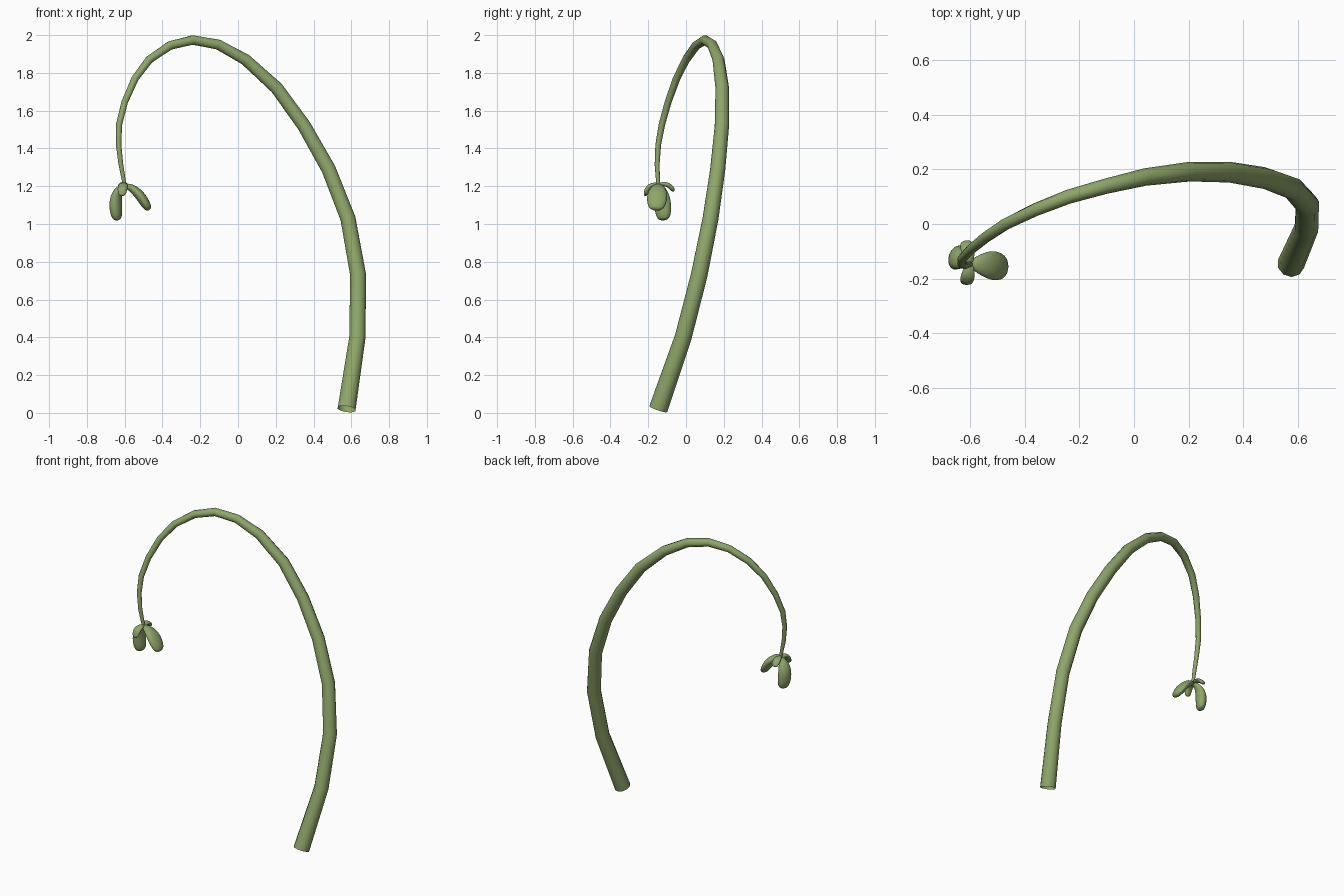
import bpy, bmesh
from mathutils import Vector
from math import sin, cos, tau, radians

if "Cube" in bpy.data.objects:
    bpy.data.objects.remove(bpy.data.objects["Cube"])

green = bpy.data.materials.new("green")
green.diffuse_color = (0.27, 0.38, 0.14, 1)
green.use_nodes = True
green.node_tree.nodes["Principled BSDF"].inputs["Base Color"].default_value = green.diffuse_color


def loft(name, pts, sizes, side, sides=10, capped=False, subdiv=0):
    """Elliptical tube along pts; sizes are (half width along side, half thickness)."""
    pts = [Vector(p) for p in pts]
    bm = bmesh.new()
    rings = []
    for i, p in enumerate(pts):
        t = (pts[min(i + 1, len(pts) - 1)] - pts[max(i - 1, 0)]).normalized()
        u = Vector(side)
        u = (u - t * u.dot(t)).normalized()
        v = t.cross(u)
        w, h = sizes[i]
        rings.append([bm.verts.new(p + u * w * cos(tau * k / sides) + v * h * sin(tau * k / sides))
                      for k in range(sides)])
    for a, b in zip(rings, rings[1:]):
        for k in range(sides):
            n = (k + 1) % sides
            bm.faces.new((a[k], a[n], b[n], b[k]))
    if capped:
        bm.faces.new(rings[0][::-1])
        bm.faces.new(rings[-1])
    bmesh.ops.recalc_face_normals(bm, faces=bm.faces)
    me = bpy.data.meshes.new(name)
    bm.to_mesh(me)
    bm.free()
    ob = bpy.data.objects.new(name, me)
    bpy.context.collection.objects.link(ob)
    me.materials.append(green)
    if subdiv:
        ob.modifiers.new("smooth", "SUBSURF").levels = subdiv
        ob.modifiers["smooth"].render_levels = subdiv
    bpy.ops.object.select_all(action="DESELECT")
    ob.select_set(True)
    bpy.context.view_layer.objects.active = ob
    bpy.ops.object.shade_smooth_by_angle(angle=radians(40))
    return ob


# Arching, tapering stem: x, y, z, radius
stem = [(.575, -.147, .02, .05), (.632, -.015, .40, .045), (.636, .07, .73, .044),
        (.582, .13, 1.03, .042), (.48, .168, 1.29, .040), (.35, .19, 1.52, .038),
        (.205, .192, 1.72, .036), (.04, .172, 1.87, .032), (-.105, .138, 1.95, .028),
        (-.24, .10, 1.974, .026), (-.36, .053, 1.945, .024), (-.47, 0, 1.87, .022),
        (-.545, -.05, 1.77, .020), (-.60, -.095, 1.645, .018), (-.63, -.128, 1.525, .017),
        (-.632, -.147, 1.42, .015), (-.62, -.153, 1.315, .013), (-.60, -.147, 1.205, .010)]
loft("stem", [s[:3] for s in stem], [(s[3], s[3]) for s in stem], (0, 1, 0))

# Two large drooping petals
loft("right_petal",
     [(-.605, -.145, 1.205), (-.57, -.148, 1.197), (-.53, -.15, 1.165), (-.50, -.155, 1.125), (-.468, -.158, 1.07)],
     [(.012, .010), (.038, .022), (.058, .029), (.060, .030), (.042, .022)],
     (0, 1, 0), 8, True, 2)
loft("left_petal",
     [(-.60, -.142, 1.205), (-.63, -.135, 1.187), (-.648, -.125, 1.14), (-.648, -.122, 1.08), (-.638, -.118, 1.015)],
     [(.012, .010), (.034, .022), (.048, .034), (.052, .037), (.038, .027)],
     (.35, 1, 0), 8, True, 2)

# Two small curled petals
loft("front_petal",
     [(-.602, -.14, 1.207), (-.606, -.175, 1.21), (-.612, -.205, 1.193), (-.615, -.218, 1.145)],
     [(.012, .010), (.026, .014), (.030, .016), (.022, .012)],
     (1, 0, 0), 8, True, 2)
loft("back_petal",
     [(-.602, -.15, 1.207), (-.606, -.11, 1.215), (-.612, -.08, 1.198), (-.615, -.063, 1.172)],
     [(.012, .010), (.026, .014), (.030, .015), (.022, .011)],
     (1, 0, 0), 8, True, 2)
